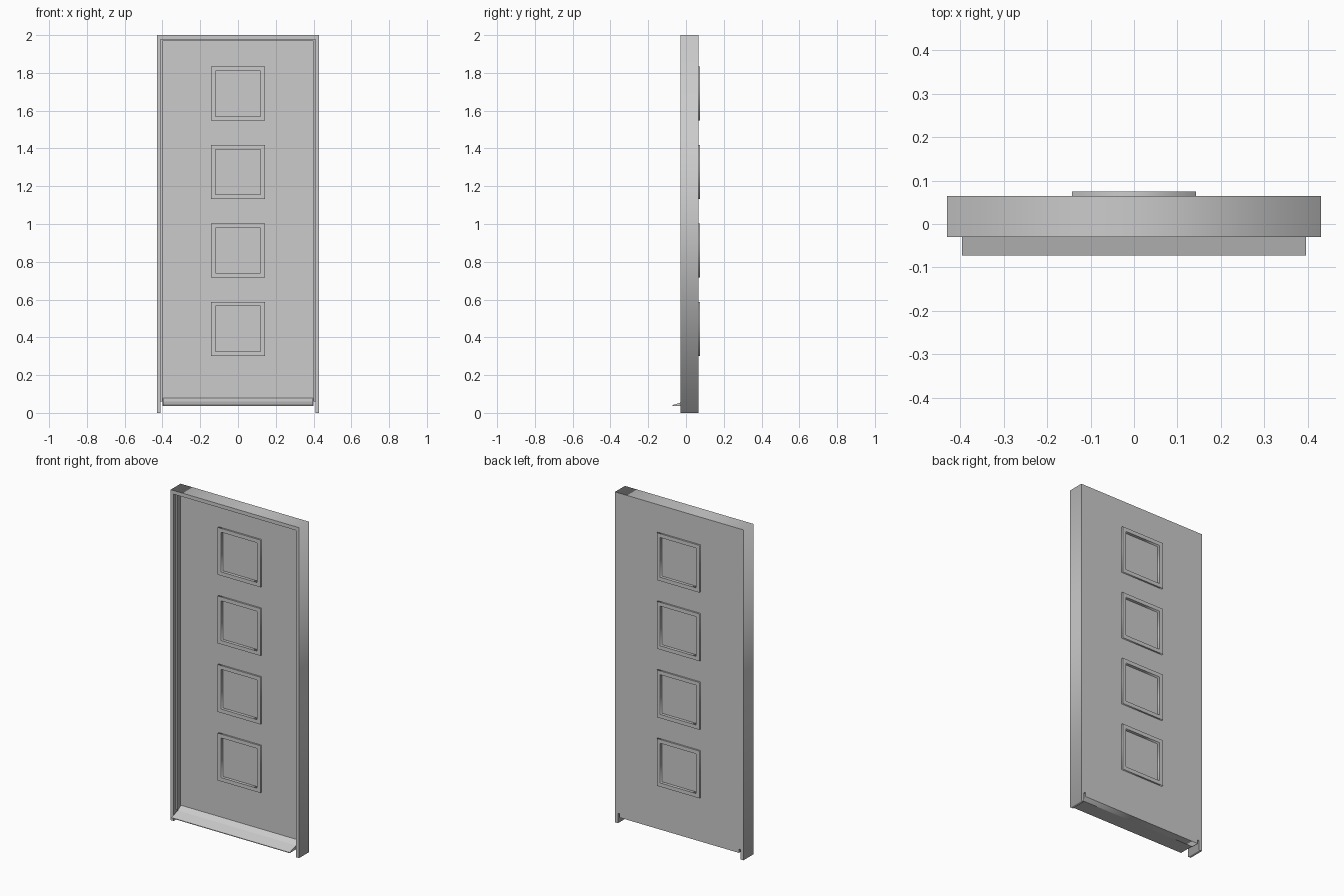
import bpy
import bmesh
import math

if "Cube" in bpy.data.objects:
    bpy.data.objects.remove(bpy.data.objects["Cube"])

BACK = 0.065          # back plane of frame and leaf
LEAF_FRONT = 0.02     # front plane of the recessed leaf


def rect(x0, x1, z0, z1):
    return [(x0, z0), (x1, z0), (x1, z1), (x0, z1)]


def square(zc, size):
    h = size / 2
    return rect(-h, h, zc - h, zc + h)


def arch(outer, inner, top_outer, top_inner, bottom):
    """Upside-down U outline for the door surround."""
    return [(-outer, bottom), (-outer, top_outer), (outer, top_outer), (outer, bottom),
            (inner, bottom), (inner, top_inner), (-inner, top_inner), (-inner, bottom)]


def plate(name, loops, y0, y1):
    """Flat outline in XZ (extra loops are holes), extruded from y0 to y1."""
    curve = bpy.data.curves.new(name, 'CURVE')
    curve.dimensions = '2D'
    curve.fill_mode = 'BOTH'
    curve.extrude = (y1 - y0) / 2
    for loop in loops:
        spline = curve.splines.new('POLY')
        spline.points.add(len(loop) - 1)
        for point, (x, z) in zip(spline.points, loop):
            point.co = (x, z, 0, 1)
        spline.use_cyclic_u = True
    obj = bpy.data.objects.new(name, curve)
    bpy.context.collection.objects.link(obj)
    obj.location.y = (y0 + y1) / 2
    obj.rotation_euler.x = math.pi / 2
    bpy.ops.object.select_all(action='DESELECT')
    obj.select_set(True)
    bpy.context.view_layer.objects.active = obj
    bpy.ops.object.convert(target='MESH')
    obj = bpy.context.object
    obj.name = name
    bm = bmesh.new()
    bm.from_mesh(obj.data)
    bmesh.ops.remove_doubles(bm, verts=bm.verts, dist=1e-5)
    bmesh.ops.recalc_face_normals(bm, faces=bm.faces)
    bm.to_mesh(obj.data)
    bm.free()
    return obj


def bar(name, profile, x0, x1):
    """YZ profile extruded along x."""
    bm = bmesh.new()
    face = bm.faces.new([bm.verts.new((x0, y, z)) for y, z in profile])
    ext = bmesh.ops.extrude_face_region(bm, geom=[face])
    verts = [v for v in ext['geom'] if isinstance(v, bmesh.types.BMVert)]
    bmesh.ops.translate(bm, verts=verts, vec=(x1 - x0, 0, 0))
    bmesh.ops.recalc_face_normals(bm, faces=bm.faces)
    mesh = bpy.data.meshes.new(name)
    bm.to_mesh(mesh)
    bm.free()
    obj = bpy.data.objects.new(name, mesh)
    bpy.context.collection.objects.link(obj)
    return obj


# Surround: outer frame and the inner stop
plate("door_frame", [arch(0.43, 0.41, 2.0, 1.978, 0.0)], -0.03, BACK)
plate("door_stop", [arch(0.41, 0.40, 1.978, 1.97, 0.06)], -0.005, BACK)

# Leaf with four square openings
centres = [0.445 + 0.415 * i for i in range(4)]
holes = [square(z, 0.24) for z in centres]
plate("door_leaf", [rect(-0.40, 0.40, 0.037, 1.97)] + holes, LEAF_FRONT, BACK)

# Raised rim on both faces and a pane in each opening
for i, z in enumerate(centres, 1):
    ring = [square(z, 0.286), square(z, 0.24)]
    plate(f"window_rim_front_{i}", ring, LEAF_FRONT - 0.01, LEAF_FRONT)
    plate(f"window_rim_back_{i}", ring, BACK, BACK + 0.01)
    plate(f"window_pane_{i}", [square(z, 0.24)], LEAF_FRONT + 0.008, BACK - 0.008)

# Sloped weather sill across the bottom
bar("weather_sill", [(LEAF_FRONT, 0.037), (LEAF_FRONT, 0.08), (-0.01, 0.06),
                     (-0.072, 0.041), (-0.072, 0.037)], -0.396, 0.396)
